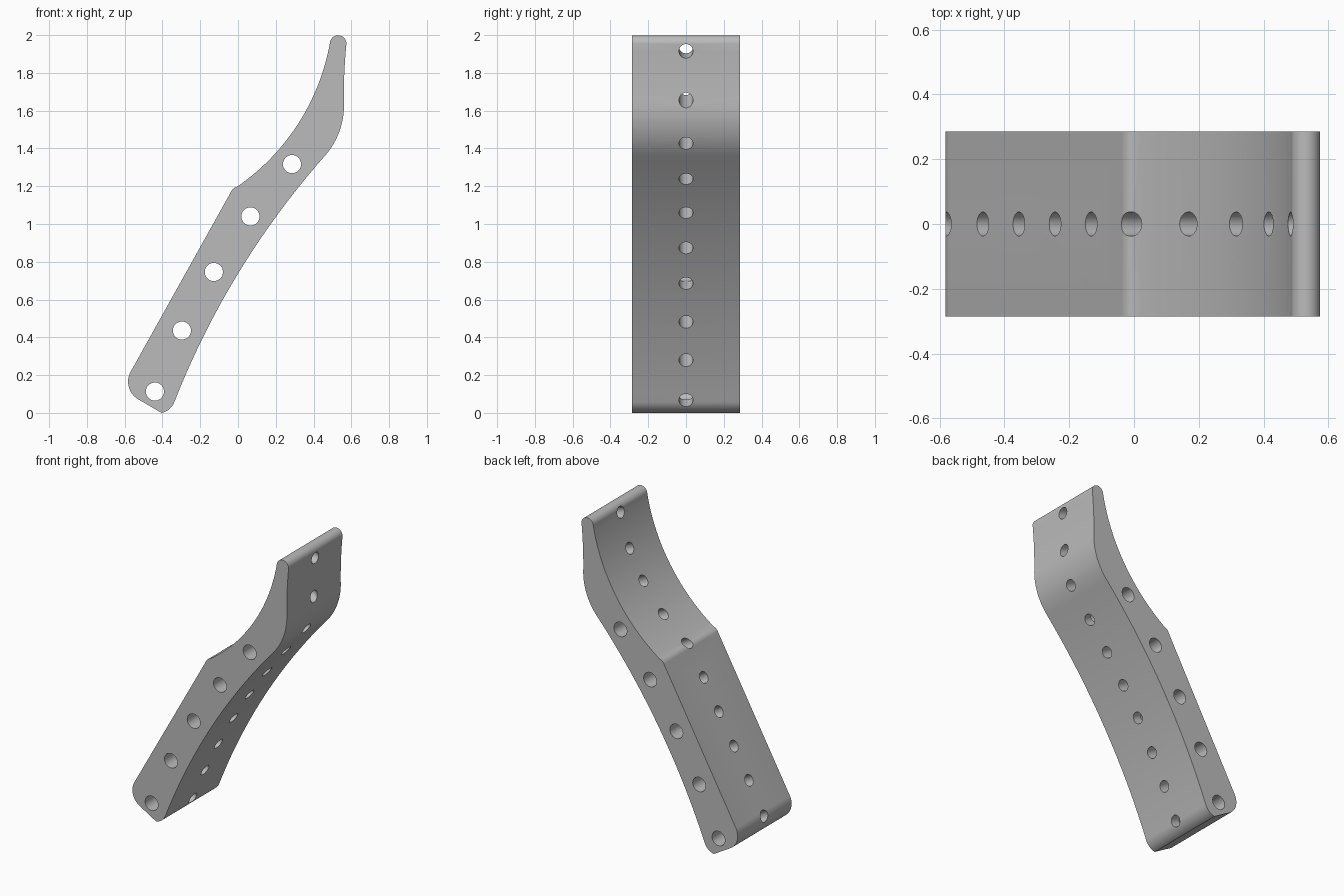
import bpy, bmesh, math
from mathutils import Vector

cube = bpy.data.objects.get("Cube")
if cube:
    bpy.data.objects.remove(cube, do_unlink=True)

HALF_WIDTH = 0.285

grey = bpy.data.materials.new("plain grey")
grey.use_nodes = True
colour = (0.5, 0.5, 0.5, 1)
grey.diffuse_color = colour
grey.node_tree.nodes["Principled BSDF"].inputs["Base Color"].default_value = colour


def make_object(name, bm):
    bmesh.ops.recalc_face_normals(bm, faces=bm.faces)
    mesh = bpy.data.meshes.new(name)
    bm.to_mesh(mesh)
    bm.free()
    mesh.materials.append(grey)
    obj = bpy.data.objects.new(name, mesh)
    bpy.context.collection.objects.link(obj)
    return obj


def arc(p, q, rise, steps):
    """Points from p up to, not including, q on an arc rising to the right."""
    p, q = Vector(p), Vector(q)
    if not rise:
        return [p]
    along = (q - p).normalized()
    side = Vector((along.y, -along.x))
    half = (q - p).length / 2
    a = 2 * math.atan(rise / half)
    r = half / math.sin(a)
    points = []
    for i in range(steps):
        t = a * (2 * i / steps - 1)
        points.append((p + q) / 2 + along * r * math.sin(t)
                      + side * r * (math.cos(t) - math.cos(a)))
    return points


def add_bore(bm, start, end, radius):
    """Add a cylinder running a little past both ends."""
    start, end = Vector(start), Vector(end)
    axis = end - start
    turn = axis.to_track_quat('Z', 'Y').to_matrix().to_4x4()
    turn.translation = (start + end) / 2
    bmesh.ops.create_cone(bm, cap_ends=True, segments=32, radius1=radius,
                          radius2=radius, depth=axis.length + 0.12, matrix=turn)


# Side outline, counter-clockwise: corner (x, z), arc rise, arc steps
outline = [
    ((-0.405, 0.0), 0.012, 8),       # toe
    ((-0.336, 0.06), -0.066, 28),    # long hollow underside
    ((0.455, 1.355), 0.026, 14),     # outer bend
    ((0.561, 1.62), -0.005, 8),      # upright back
    ((0.574, 1.955), 0.044, 16),     # rounded tip
    ((0.486, 1.955), -0.09, 28),     # hollow upper face
    ((-0.005, 1.197), 0.006, 6),     # softened knee
    ((-0.04, 1.165), 0, 1),          # straight face
    ((-0.57, 0.215), 0.031, 14),     # rounded heel
    ((-0.525, 0.07), 0, 1),          # flat foot
]
profile = []
for i, (p, rise, steps) in enumerate(outline):
    profile += arc(p, outline[(i + 1) % len(outline)][0], rise, steps)

# Bracket body
bm = bmesh.new()
face = bm.faces.new([bm.verts.new((p.x, -HALF_WIDTH, p.y)) for p in profile])
swept = bmesh.ops.extrude_face_region(bm, geom=[face])
bmesh.ops.translate(bm, vec=(0, 2 * HALF_WIDTH, 0),
                    verts=[v for v in swept["geom"] if isinstance(v, bmesh.types.BMVert)])
body = make_object("curved_bracket", bm)

# Large holes across the width
bm = bmesh.new()
for x, z in [(-0.44, 0.113), (-0.297, 0.436), (-0.128, 0.746),
             (0.066, 1.04), (0.286, 1.317)]:
    add_bore(bm, (x, -HALF_WIDTH, z), (x, HALF_WIDTH, z), 0.048)
wide_bores = make_object("wide_bore_cutter", bm)

# Small holes through the thickness
bm = bmesh.new()
for x1, z1, x2, z2 in [
        (-0.573, 0.19, -0.34, 0.07), (-0.465, 0.4, -0.245, 0.28),
        (-0.355, 0.6, -0.15, 0.485), (-0.243, 0.8, -0.03, 0.685),
        (-0.132, 1.0, 0.08, 0.877), (-0.01, 1.195, 0.215, 1.06),
        (0.173, 1.34, 0.352, 1.24), (0.316, 1.525, 0.51, 1.425),
        (0.42, 1.715, 0.561, 1.655), (0.482, 1.94, 0.57, 1.915)]:
    add_bore(bm, (x1, 0, z1), (x2, 0, z2), 0.037)
thin_bores = make_object("thin_bore_cutter", bm)

# Cut the holes, then remove the cutters
bpy.ops.object.select_all(action='DESELECT')
body.select_set(True)
bpy.context.view_layer.objects.active = body
for cutter in (wide_bores, thin_bores):
    cutter.hide_render = True
    cut = body.modifiers.new("holes", 'BOOLEAN')
    cut.operation = 'DIFFERENCE'
    cut.solver = 'EXACT'
    cut.object = cutter
    bpy.ops.object.modifier_apply(modifier=cut.name)
    bpy.data.objects.remove(cutter, do_unlink=True)

bpy.ops.object.shade_smooth_by_angle(angle=math.radians(25))
